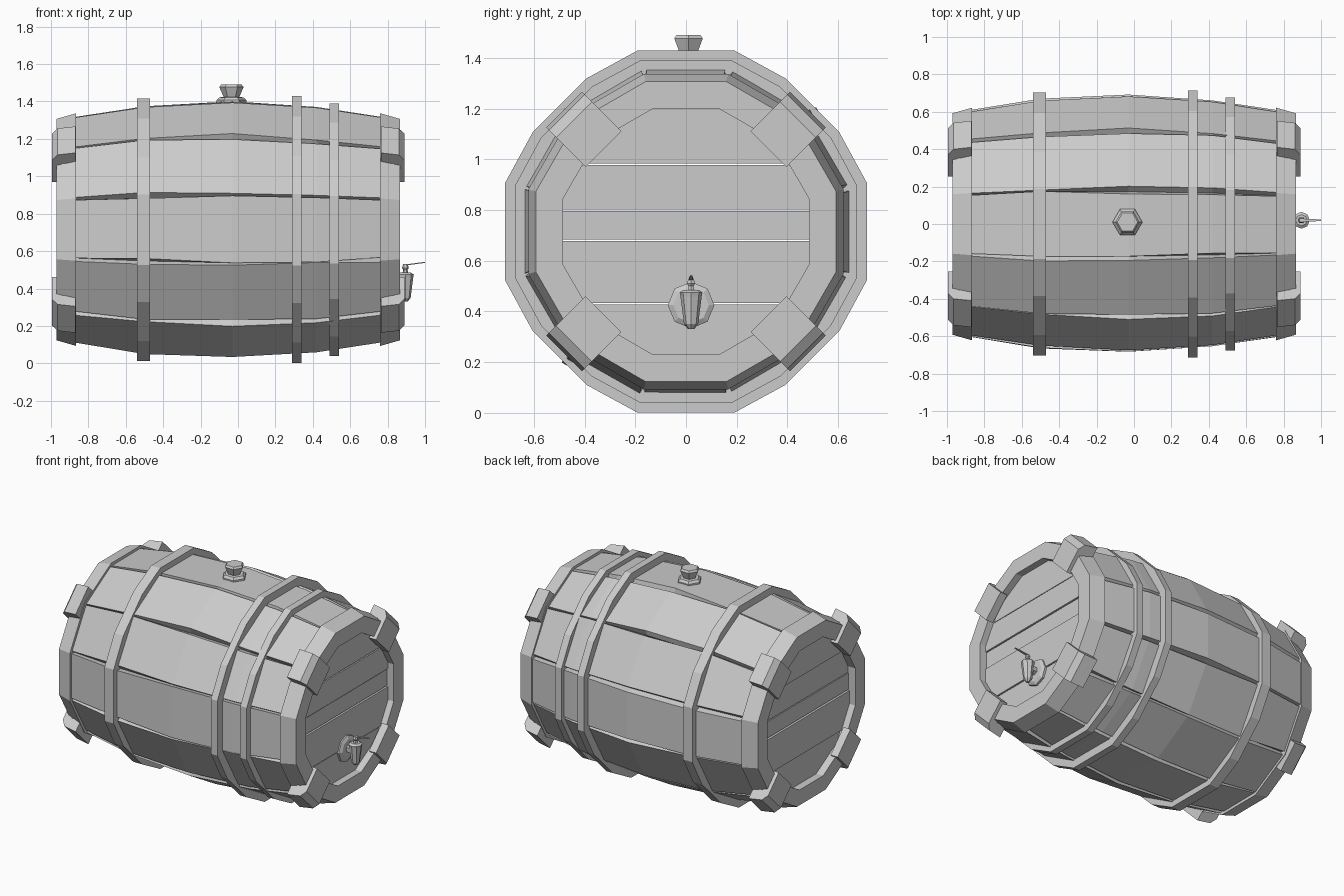
import bpy, bmesh, math, random
from mathutils import Vector, Matrix

random.seed(4)
if "Cube" in bpy.data.objects:
    bpy.data.objects.remove(bpy.data.objects["Cube"])

grey = bpy.data.materials.new("plain_grey")
grey.use_nodes = True
grey.diffuse_color = (0.6, 0.6, 0.6, 1)
grey.node_tree.nodes["Principled BSDF"].inputs["Base Color"].default_value = (0.6, 0.6, 0.6, 1)

CZ = 0.715                      # height of the barrel axis
STEP = math.tau / 12
CORNER = 1 / math.cos(STEP / 2)  # flat radius to corner radius


def polar(x, r, a):
    return Vector((x, r * math.sin(a), CZ + r * math.cos(a)))


def finish(bm, name):
    bmesh.ops.recalc_face_normals(bm, faces=bm.faces)
    mesh = bpy.data.meshes.new(name)
    bm.to_mesh(mesh)
    bm.free()
    mesh.materials.append(grey)
    obj = bpy.data.objects.new(name, mesh)
    bpy.context.collection.objects.link(obj)
    return obj


def loft(name, rings, closed=False):
    """Skin a list of equal point loops, capping the ends unless closed."""
    bm = bmesh.new()
    loops = [[bm.verts.new(p) for p in ring] for ring in rings]
    n = len(loops[0])
    pairs = list(zip(loops, loops[1:]))
    if closed:
        pairs.append((loops[-1], loops[0]))
    else:
        bm.faces.new(loops[0])
        bm.faces.new(loops[-1])
    for a, b in pairs:
        for i in range(n):
            j = (i + 1) % n
            bm.faces.new((a[i], a[j], b[j], b[i]))
    return finish(bm, name)


def turned(name, profile, sides, origin, axis="Z"):
    """Lathe (radius, height) pairs about an axis through origin."""
    turn = Matrix.Rotation(math.pi / 2, 3, "Y") if axis == "X" else Matrix.Identity(3)
    rings = [[Vector(origin) + turn @ Vector((r * math.cos(i * math.tau / sides),
                                              r * math.sin(i * math.tau / sides), h))
              for i in range(sides)] for r, h in profile]
    return loft(name, rings)


# Bulging staves with uneven bevelled seams
stations = [(-0.93, 0.595), (-0.5, 0.662), (-0.03, 0.684), (0.42, 0.655), (0.82, 0.595)]
for k in range(12):
    a = k * STEP
    lift = random.uniform(-0.006, 0.004)
    rings = []
    for x, flat in stations:
        r = (flat + lift) * CORNER
        left, right = (random.uniform(0.0, 0.035) for _ in range(2))
        lo, hi = a - STEP / 2, a + STEP / 2
        rings.append([polar(x, r, lo + left), polar(x, r, hi - right),
                      polar(x, r - 0.035, hi), polar(x, r - 0.09, hi),
                      polar(x, r - 0.09, lo), polar(x, r - 0.035, lo)])
    loft(f"stave_{k + 1}", rings)

# Metal hoops, with the diagonal corners cut flat
for name, x, half, flat in (("wide_hoop", -0.505, 0.035, 0.702),
                            ("large_hoop", 0.315, 0.025, 0.714),
                            ("small_hoop", 0.515, 0.025, 0.675)):
    rings = []
    for quarter in range(4):
        for deg, cut in ((15, 1), (33, 0.975), (57, 0.975), (75, 1)):
            a = quarter * math.pi / 2 + math.radians(deg)
            r = flat * CORNER * cut
            rings.append([polar(x - half, r, a), polar(x + half, r, a),
                          polar(x + half, r - 0.07, a), polar(x - half, r - 0.07, a)])
    loft(name, rings, closed=True)

# Both ends: rim, plank head and four corner clamps
seams = [-1, 0.43, 0.68, 0.80, 0.98, 2]
for side, face, label in ((-1, -0.97, "left_end"), (1, 0.865, "right_end")):
    section = [(-0.105, 0.622), (0, 0.592), (0, 0.485), (-0.09, 0.485), (-0.105, 0.55)]
    loft(label + "_rim", [[polar(face + side * d, r * CORNER, (i + 0.5) * STEP)
                           for d, r in section] for i in range(12)], closed=True)

    for n, (low, high) in enumerate(zip(seams, seams[1:])):
        bm = bmesh.new()
        bm.faces.new([bm.verts.new(polar(face - side * 0.05, 0.53, (i + 0.5) * STEP))
                      for i in range(12)])
        for z, up in ((low + 0.003, -1), (high - 0.003, 1)):
            bmesh.ops.bisect_plane(bm, geom=bm.verts[:] + bm.edges[:] + bm.faces[:],
                                   plane_co=(0, 0, z), plane_no=(0, 0, up), clear_outer=True)
        extruded = bmesh.ops.extrude_face_region(bm, geom=bm.faces[:])["geom"]
        bmesh.ops.translate(bm, vec=(-side * 0.04, 0, 0),
                            verts=[v for v in extruded if isinstance(v, bmesh.types.BMVert)])
        bmesh.ops.translate(bm, vec=(side * random.uniform(-0.006, 0.006), 0, 0), verts=bm.verts)
        finish(bm, f"{label}_board_{n + 1}")

    for q in range(4):
        a = math.radians(45 + 90 * q)
        across = Vector((0, math.cos(a), -math.sin(a)))
        clamp = [(0.025, 0.46), (0.025, 0.625), (-0.005, 0.665), (-0.1, 0.68),
                 (-0.1, 0.60), (-0.03, 0.60), (-0.03, 0.46)]
        loft(f"{label}_clamp_{q + 1}",
             [[polar(face + side * d, r, a) + across * w for d, r in clamp]
              for w in (-0.1, 0.1)])

# Bung on top
turned("bung", [(0.08, -0.04), (0.08, 0.015), (0.065, 0.03), (0.042, 0.032),
                (0.065, 0.085), (0.055, 0.098)], 6, (-0.035, 0.01, 1.392))

# Tap: flange, pipe, tapered body, knob and lever
turned("tap_flange", [(0.092, -0.01), (0.092, 0.01), (0.07, 0.022)], 8, (0.82, 0.02, 0.425), "X")
turned("tap_pipe", [(0.03, -0.02), (0.03, 0.09)], 6, (0.82, 0.02, 0.43), "X")
turned("tap_body", [(0.012, -0.09), (0.028, -0.07), (0.042, 0.04), (0.045, 0.055),
                    (0.03, 0.065)], 8, (0.895, 0.02, 0.42))
turned("tap_knob", [(0.016, 0), (0.012, 0.02), (0.018, 0.03), (0.012, 0.05)],
       6, (0.895, 0.02, 0.48))
loft("tap_lever", [[Vector((x, 0.02 + dy, z + dz)) for dy, dz in
                    ((-w, -0.003), (w, -0.003), (w, 0.003), (-w, 0.003))]
                   for x, z, w in ((0.885, 0.524, 0.009), (0.94, 0.532, 0.007), (1.0, 0.54, 0.004))])

bpy.context.view_layer.update()
